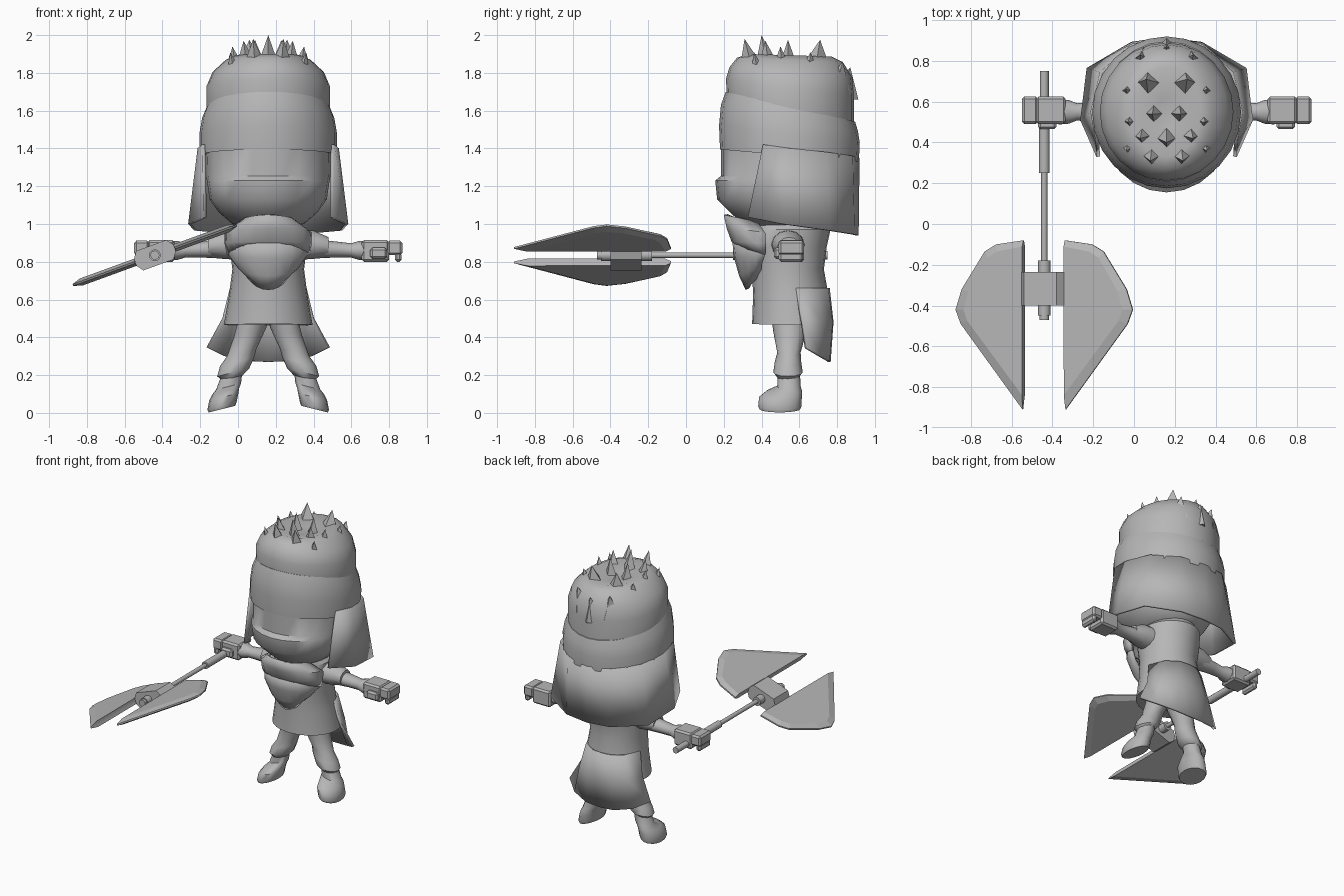
import bpy, bmesh, math
from mathutils import Matrix, Vector

if "Cube" in bpy.data.objects:
    bpy.data.objects.remove(bpy.data.objects["Cube"])

CX = 0.16  # body centre line
grey = bpy.data.materials.new("plain grey")
grey.diffuse_color = (0.47, 0.47, 0.47, 1)
grey.use_nodes = True
grey.node_tree.nodes["Principled BSDF"].inputs["Base Color"].default_value = grey.diffuse_color


def make(name, verts, faces, smooth=40, solid=0.0):
    me = bpy.data.meshes.new(name)
    me.from_pydata([tuple(v) for v in verts], [], faces)
    bm = bmesh.new()
    bm.from_mesh(me)
    bmesh.ops.recalc_face_normals(bm, faces=bm.faces)
    bm.to_mesh(me)
    bm.free()
    ob = bpy.data.objects.new(name, me)
    bpy.context.collection.objects.link(ob)
    me.materials.append(grey)
    if solid:
        m = ob.modifiers.new("thickness", "SOLIDIFY")
        m.thickness, m.offset = solid, 0
    if smooth:
        bpy.ops.object.select_all(action='DESELECT')
        ob.select_set(True)
        bpy.context.view_layer.objects.active = ob
        bpy.ops.object.shade_smooth_by_angle(angle=math.radians(smooth))
    return ob


def loft(name, rings, closed=True, caps=True, smooth=40, solid=0.0):
    n = len(rings[0])
    verts = [v for r in rings for v in r]
    faces = []
    for i in range(len(rings) - 1):
        for j in range(n if closed else n - 1):
            k = (j + 1) % n
            faces.append((i * n + j, i * n + k, (i + 1) * n + k, (i + 1) * n + j))
    if closed and caps:
        faces += [tuple(range(n)), tuple(range(len(verts) - n, len(verts)))]
    return make(name, verts, faces, smooth, solid)


def oval(z, rx, y0, y1, tilt=0.0, n=24, x=CX):
    """Ring spanning y0 to y1; tilt lowers z towards the back."""
    yc, ry = (y0 + y1) / 2, (y1 - y0) / 2
    return [(x + rx * math.cos(a), yc + ry * math.sin(a), z - tilt * ry * (1 + math.sin(a)))
            for a in (2 * math.pi * i / n for i in range(n))]


def mirrored(pts):
    return [(2 * CX - x, y, z) for x, y, z in pts]


def box(name, lo, hi, bevel=0.015, matrix=None):
    v = [(x, y, z) for x in (lo[0], hi[0]) for y in (lo[1], hi[1]) for z in (lo[2], hi[2])]
    if matrix:
        v = [matrix @ Vector(p) for p in v]
    f = [(0, 1, 3, 2), (4, 6, 7, 5), (0, 4, 5, 1), (2, 3, 7, 6), (0, 2, 6, 4), (1, 5, 7, 3)]
    ob = make(name, v, f, 0)
    if bevel:
        m = ob.modifiers.new("bevel", "BEVEL")
        m.width, m.segments = bevel, 1
    return ob


# Head with the forward chin
loft("head", [oval(.975, .10, .36, .66), oval(1.0, .19, .30, .74), oval(1.06, .26, .235, .80),
              oval(1.13, .31, .165, .83), oval(1.23, .325, .155, .85), oval(1.255, .33, .185, .86),
              oval(1.45, .335, .185, .88)])

# Tilted headband
loft("headband", [oval(1.40, .345, .20, .89, .10), oval(1.395, .365, .18, .915, .09),
                  oval(1.52, .365, .175, .92, .12), oval(1.63, .35, .185, .91, .19),
                  oval(1.70, .325, .21, .895, .23)])

# Hair dome with a sunken crown
loft("hair", [oval(1.68, .328, .215, .89, .22), oval(1.77, .328, .212, .89, .13),
              oval(1.83, .295, .23, .88, .08), oval(1.88, .225, .27, .83, .04),
              oval(1.90, .17, .33, .77, .03), oval(1.86, .05, .48, .62)], smooth=50)

# Hair spikes: side offset, depth, tip height, lean
for i, (dx, y, z, w) in enumerate([
        (0, .40, 2.0, .06), (.08, .31, 1.98, .07), (.13, .42, 1.97, .07), (.07, .54, 1.975, .06),
        (.19, .50, 1.94, .07), (.10, .71, 1.975, .09), (.20, .66, 1.91, .08), (.0, .87, 1.83, .10),
        (.13, .83, 1.86, .09), (.20, .36, 1.91, .06)]):
    for s in ((1, -1) if dx else (1,)):
        x, bx, by = CX + s * dx, CX + s * dx * .85, .55 + (y - .55) * .82
        base = [(bx + w * math.cos(a), by + w * math.sin(a), z - .17)
                for a in (math.pi / 2 * k for k in range(4))]
        make("hair_spike", base + [(x, y, z)],
             [(0, 1, 4), (1, 2, 4), (2, 3, 4), (3, 0, 4), (0, 1, 2, 3)], 0)

# Neck cloth hanging from the band around the sides and back
top = [(.34, .41, 1.42), (.365, .55, 1.40), (.32, .74, 1.38), (.17, .875, 1.36), (0, .91, 1.35)]
low = [(.335, .33, 1.035), (.415, .51, 1.00), (.385, .76, .965), (.17, .885, .945), (0, .905, .94)]
full = lambda h: [(CX + x, y, z) for x, y, z in h] + [(CX - x, y, z) for x, y, z in h[-2::-1]]
loft("neck_cloth", [full(top), full(low)], closed=False, smooth=35, solid=.018)

# Robe body
loft("robe", [oval(.47, .235, .35, .77, .02), oval(.62, .208, .355, .755), oval(.76, .19, .35, .73),
              oval(.88, .205, .34, .745), oval(.97, .20, .32, .765), oval(1.04, .13, .34, .72)])
# Robe tail flaring behind the legs
tails = [[(.195, .58, .66), (.15, .69, .66), (.07, .745, .66), (0, .752, .66)],
         [(.235, .61, .50), (.19, .71, .49), (.09, .768, .48), (0, .772, .48)],
         [(.32, .635, .345), (.23, .71, .30), (.11, .752, .275), (0, .757, .27)]]
loft("robe_tail", [full(t) for t in tails], closed=False, solid=.018)


# Chest scarf: two overlapping draped layers
def drape(name, rows):
    rings = []
    for z, hw, yf, yb, drop in rows:
        rings.append([(CX + hw * math.sin(a), yb + (yf - yb) * math.cos(a), z - drop * math.cos(a))
                      for a in (math.pi / 2 * (k / 5 - 1) for k in range(11))])
    loft(name, rings, closed=False, solid=.02)


drape("scarf_upper", [(1.0, .14, .21, .38, -.05), (.95, .222, .225, .42, -.03),
                      (.90, .222, .25, .42, -.01), (.84, .21, .27, .42, -.05)])
drape("scarf_lower", [(.93, .20, .255, .42, .02), (.84, .205, .265, .42, .02),
                      (.79, .16, .29, .40, .06), (.74, .09, .325, .39, .085)])

# Arms, hands, legs and boots on both sides
for side, flip in (("left", lambda p: p), ("right", mirrored)):
    def tube(name, rows, axis, n=12, smooth=45):
        rings = []
        for c, ra, rb in rows:
            ring = []
            for k in range(n):
                a = 2 * math.pi * k / n
                u, v = ra * math.cos(a), rb * math.sin(a)
                ring.append((c[0], c[1] + u, c[2] + v) if axis == 'x' else
                            (c[0] + u, c[1] + v, c[2] - .25 * u))
            rings.append(flip(ring))
        return loft(side + name, rings, smooth=smooth)

    tube("_shoulder", [((.30, .54, .89), .09, .08), ((.40, .54, .89), .085, .075),
                       ((.48, .545, .88), .06, .05)], 'x')
    tube("_arm", [((.36, .545, .87), .065, .055), ((.52, .55, .865), .05, .042),
                  ((.60, .55, .86), .042, .038), ((.64, .55, .86), .058, .05),
                  ((.69, .55, .86), .062, .052)], 'x')
    for nm, lo, hi in (("_palm", (.655, .49, .80), (.80, .625, .915)),
                       ("_fingers", (.79, .49, .835), (.87, .625, .912)),
                       ("_fingertips", (.83, .49, .80), (.866, .62, .85)),
                       ("_thumb", (.70, .465, .815), (.79, .51, .875))):
        p = flip([lo, hi])
        box(side + nm, [min(a) for a in zip(*p)], [max(a) for a in zip(*p)], .012)
    tube("_leg", [((.23, .55, .53), .085, .10), ((.255, .55, .43), .085, .088),
                  ((.30, .545, .32), .078, .062), ((.325, .54, .27), .09, .07),
                  ((.345, .54, .215), .085, .078), ((.35, .54, .185), .055, .055)], 'z')
    tube("_boot", [((.35, .545, .22), .055, .058), ((.37, .545, .14), .066, .062),
                   ((.385, .52, .115), .072, .095), ((.395, .50, .085), .077, .113),
                   ((.405, .497, .035), .077, .115), ((.405, .497, .02), .07, .108)], 'z', 16)

# Weapon shaft sections along y
WX, WZ = -.44, .835
for name, y0, y1, r in (("shaft_butt", .58, .75, .022), ("shaft_grip", .25, .60, .026),
                        ("shaft_rod", -.20, .27, .015), ("shaft_collar", -.45, -.18, .031),
                        ("shaft_tip", -.47, -.44, .024)):
    loft(name, [[(WX + r * math.cos(a), y, WZ + r * math.sin(a))
                 for a in (math.pi * k / 6 for k in range(12))] for y in (y0, y1)])

# Weapon head, tilted about the shaft
tilt = Matrix.Translation((WX, 0, WZ)) @ Matrix.Rotation(-math.radians(20), 4, 'Y')
block = [(-.125, .0), (-.085, .055), (.085, .055), (.125, .0), (.085, -.055), (-.085, -.055)]
loft("blade_block", [[tilt @ Vector((u, y, w)) for u, w in block] for y in (-.40, -.235)], smooth=0)
outline = [(.108, -.08), (.25, -.10), (.31, -.135), (.43, -.32), (.462, -.42), (.435, -.49), (.112, -.91)]
inner = [(.108, -.11), (.24, -.135), (.29, -.165), (.39, -.33), (.415, -.42), (.395, -.475), (.109, -.84)]
for s, nm in ((1, "blade_upper"), (-1, "blade_lower")):
    layer = lambda pts, h: [tilt @ Vector((s * u, y, h)) for u, y in pts]
    loft(nm, [layer(inner, -.02), layer(outline, -.005), layer(outline, .005), layer(inner, .02)], smooth=0)
